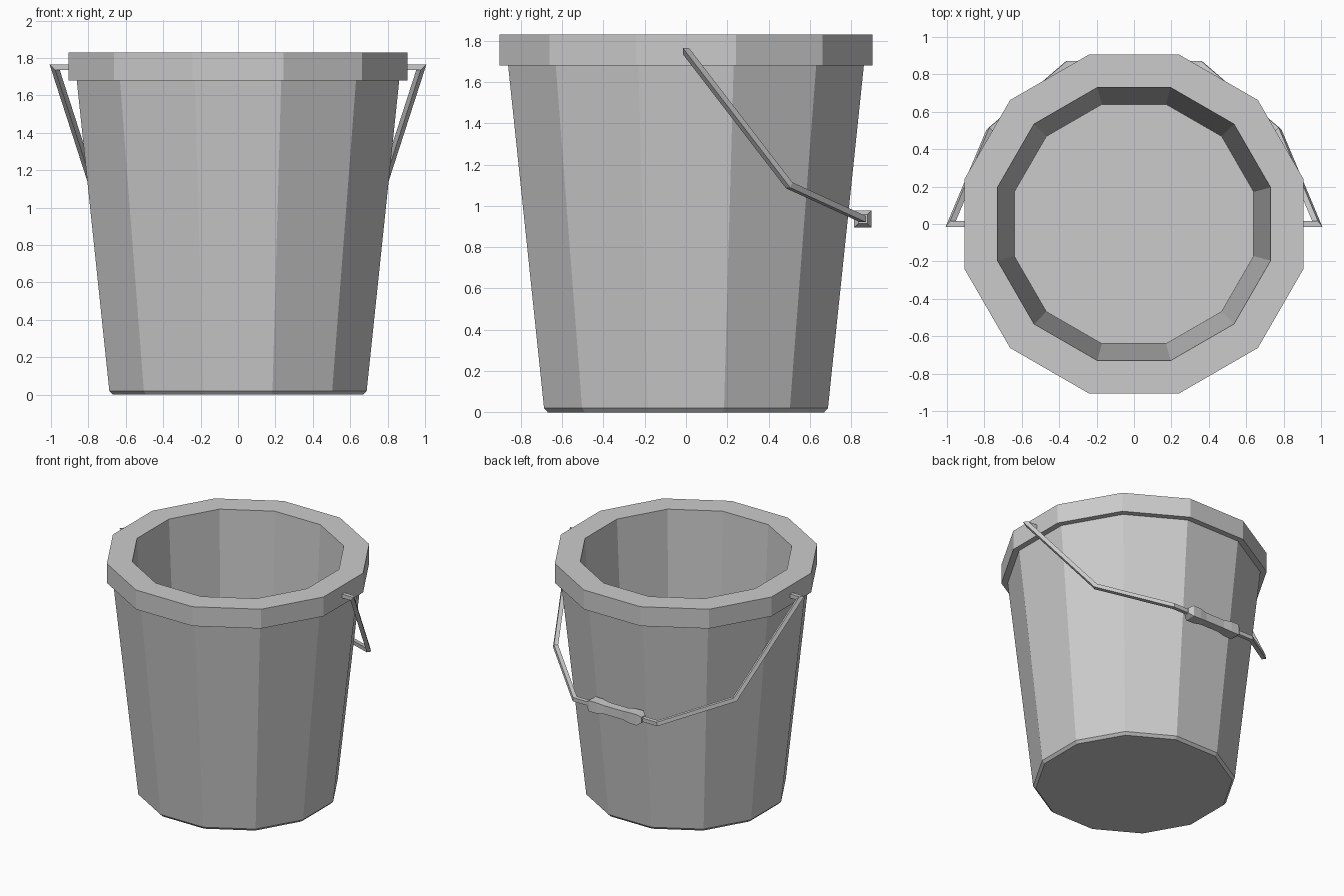
import bpy, bmesh, math
from mathutils import Vector

if "Cube" in bpy.data.objects:
    bpy.data.objects.remove(bpy.data.objects["Cube"])


def skin(name, rings):
    """Bridge a list of equal-length point rings and cap both ends."""
    bm = bmesh.new()
    loops = [[bm.verts.new(p) for p in ring] for ring in rings]
    n = len(loops[0])
    for a, b in zip(loops, loops[1:]):
        for i in range(n):
            j = (i + 1) % n
            bm.faces.new((a[i], a[j], b[j], b[i]))
    bm.faces.new(loops[0])
    bm.faces.new(loops[-1])
    bmesh.ops.recalc_face_normals(bm, faces=bm.faces)
    mesh = bpy.data.meshes.new(name)
    bm.to_mesh(mesh)
    bm.free()
    obj = bpy.data.objects.new(name, mesh)
    bpy.context.collection.objects.link(obj)
    return obj


def polygon_ring(apothem, z, sides=12):
    r = apothem / math.cos(math.pi / sides)
    angles = [(i + 0.5) * math.tau / sides for i in range(sides)]
    return [(r * math.cos(a), r * math.sin(a), z) for a in angles]


def square_ring(x, y, z, half):
    return [Vector((x, y + half * a, z + half * b))
            for a, b in ((-1, -1), (1, -1), (1, 1), (-1, 1))]


# Bucket: outer wall, overhanging rim, inner wall and floor (apothem, z)
profile = [(0.67, 0), (0.688, 0.02), (0.862, 1.68), (0.905, 1.68),
           (0.905, 1.83), (0.73, 1.83), (0.64, 0.06)]
skin("bucket", [polygon_ring(a, z) for a, z in profile])

# Wire handle: square section swept along a mirrored path with mitred corners
half_path = [(0.88, 0, 1.75), (0.98, 0, 1.75), (0.77, 0.5, 1.10), (0.355, 0.857, 0.937)]
path = [Vector(p) for p in half_path]
path += [Vector((-p.x, p.y, p.z)) for p in reversed(path)]
rings = [square_ring(*path[0], 0.015)]
for i in range(1, len(path)):
    d = (path[i] - path[i - 1]).normalized()
    after = (path[i + 1] - path[i]).normalized() if i + 1 < len(path) else d
    normal = d + after
    rings.append([p + d * ((path[i] - p).dot(normal) / d.dot(normal)) for p in rings[-1]])
skin("wire_handle", rings)

# Grip: square bar, narrower in the middle, with chamfered ends (x, half width)
grip = [(0.235, 0.022), (0.205, 0.042), (0.14, 0.041), (0.08, 0.033)]
grip += [(-x, h) for x, h in reversed(grip)]
skin("hand_grip", [square_ring(x, 0.857, 0.937, h) for x, h in grip])
